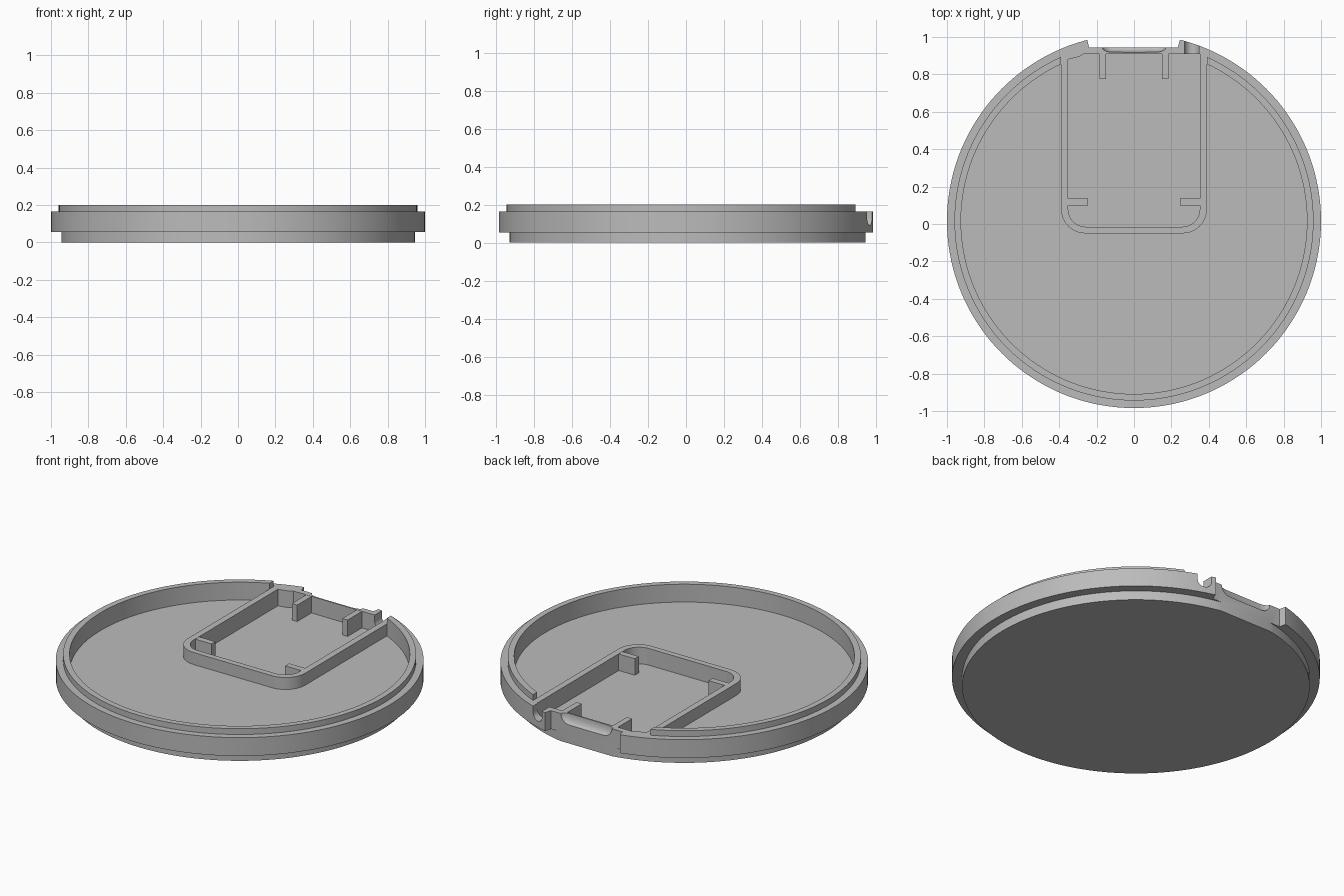
import bpy, bmesh
from math import cos, sin, acos, radians, degrees, pi
from mathutils import Matrix

cube = bpy.data.objects.get("Cube")
if cube:
    bpy.data.objects.remove(cube, do_unlink=True)

CY = 0.016       # disc centre in y
FLOOR, TRAY, SHOULDER, TOP = 0.093, 0.065, 0.165, 0.2
IN_R, LIP_R, HALF = 0.925, 0.96, 0.39

grey = bpy.data.materials.new("plain grey")
grey.use_nodes = True
colour = (0.5, 0.5, 0.5, 1)
grey.diffuse_color = colour
grey.node_tree.nodes["Principled BSDF"].inputs["Base Color"].default_value = colour


def make(name, bm):
    bmesh.ops.recalc_face_normals(bm, faces=bm.faces)
    mesh = bpy.data.meshes.new(name)
    bm.to_mesh(mesh)
    bm.free()
    mesh.materials.append(grey)
    ob = bpy.data.objects.new(name, mesh)
    bpy.context.collection.objects.link(ob)
    return ob


def prism(name, outline, z0, z1, matrix=None):
    bm = bmesh.new()
    low = [bm.verts.new((x, y, z0)) for x, y in outline]
    high = [bm.verts.new((x, y, z1)) for x, y in outline]
    bm.faces.new(low)
    bm.faces.new(high)
    n = len(low)
    for i in range(n):
        j = (i + 1) % n
        bm.faces.new((low[i], low[j], high[j], high[i]))
    if matrix:
        bm.transform(matrix)
    return make(name, bm)


def arc(cx, cy, r, a0, a1, n):
    angles = [radians(a0 + (a1 - a0) * i / n) for i in range(n + 1)]
    return [(cx + r * cos(a), cy + r * sin(a)) for a in angles]


def rim_arc(r):
    # Long way round, stopping at the tray's side walls
    t = degrees(acos(HALF / r))
    return arc(0, CY, r, t, -180 - t, 120)


def tray_corners(r, cx):
    return arc(-cx, 0.08, r, 180, 270, 10) + arc(cx, 0.08, r, 270, 360, 10)


def box(name, x0, x1, y0, y1, z0, z1):
    return prism(name, [(x0, y0), (x1, y0), (x1, y1), (x0, y1)], z0, z1)


def cut(target, cutter):
    cutter.hide_render = True
    mod = target.modifiers.new("cut", 'BOOLEAN')
    mod.operation, mod.solver, mod.object = 'DIFFERENCE', 'EXACT', cutter
    bpy.context.view_layer.objects.active = target
    bpy.ops.object.modifier_apply(modifier=mod.name)
    bpy.data.objects.remove(cutter, do_unlink=True)


# Stepped disc, turned from a profile
bm = bmesh.new()
SEG = 144
rings = []
for r, z in [(0.945, 0), (0.945, 0.055), (1, 0.055), (1, SHOULDER)]:
    rings.append([bm.verts.new((r * cos(2 * pi * i / SEG), CY + r * sin(2 * pi * i / SEG), z))
                  for i in range(SEG)])
for a, b in zip(rings, rings[1:]):
    for i in range(SEG):
        j = (i + 1) % SEG
        bm.faces.new((a[i], a[j], b[j], b[i]))
bm.faces.new(rings[0])
bm.faces.new(rings[-1])
body = make("round_base", bm)

# Main recess around the tray wall
cut(body, prism("recess_cutter", rim_arc(IN_R) + tray_corners(0.13, HALF - 0.13), FLOOR, 0.3))

# Tray recess inside the wall
tray = tray_corners(0.095, 0.257) + [(0.352, 0.91), (-0.27, 0.91), (-0.29, 0.895), (-0.352, 0.88)]
cut(body, prism("tray_cutter", tray, TRAY, 0.3))

# Flat notch at the back edge
cut(body, prism("notch_cutter", [(-0.24, 0.945), (0.235, 0.945), (0.257, 1.03), (-0.262, 1.03)], -0.1, 0.3))

# Round-bottomed cable channel beside the notch
upright = Matrix.Rotation(pi / 2, 4, 'X')
channel = arc(0.309, 0.13, 0.039, 180, 360, 16) + [(0.348, 0.3), (0.27, 0.3)]
cut(body, prism("channel_cutter", channel, -1.1, -0.88, upright))

# Finger scoop on the notch edge: a stretched ellipsoid
bm = bmesh.new()
bmesh.ops.create_uvsphere(bm, u_segments=32, v_segments=16, radius=1)
for v in bm.verts:
    side = 0 if abs(v.co.x) < 0.001 else (1 if v.co.x > 0 else -1)
    v.co = (v.co.x * 0.06 + side * 0.11, 0.945 + v.co.y * 0.027, SHOULDER + v.co.z * 0.055)
cut(body, make("scoop_cutter", bm))

# Raised lip, open at the back
lip = prism("raised_lip", rim_arc(LIP_R) + rim_arc(IN_R)[::-1], SHOULDER, TOP)

# Support tabs inside the tray
parts = [body, lip]
for s, side in ((1, "left"), (-1, "right")):
    x0, x1 = sorted((s * 0.15, s * 0.185))
    parts.append(box(side + "_back_tab", x0, x1, 0.775, 0.912, TRAY, SHOULDER - 0.001))
    x0, x1 = sorted((s * 0.245, s * 0.36))
    parts.append(box(side + "_front_tab", x0, x1, 0.098, 0.135, TRAY, SHOULDER - 0.001))

# Smooth the round walls, keep edges crisp
bpy.ops.object.select_all(action='DESELECT')
for ob in parts:
    ob.select_set(True)
bpy.context.view_layer.objects.active = body
bpy.ops.object.shade_smooth_by_angle(angle=radians(30))
